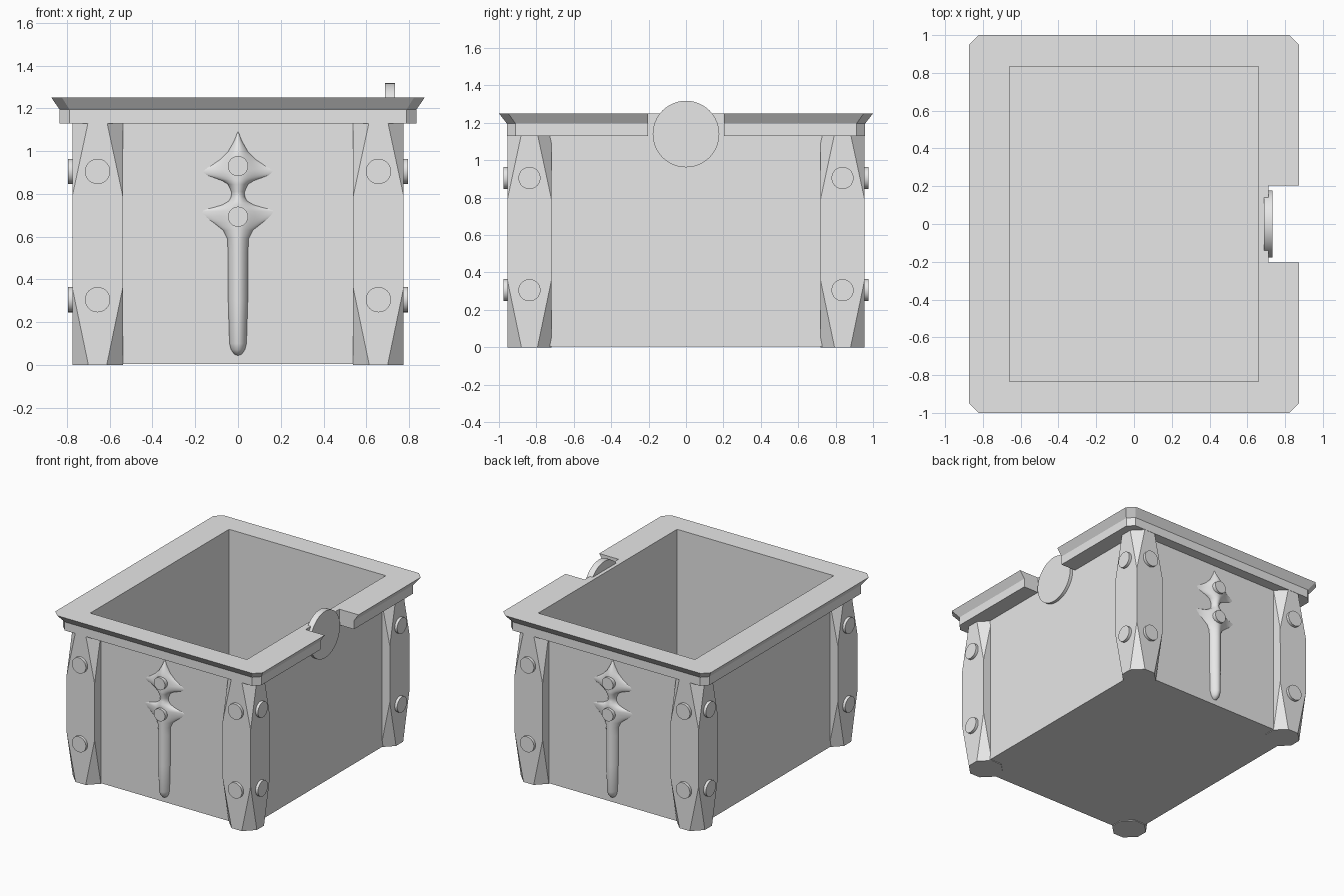
import bpy, bmesh, math
from mathutils import Matrix, Vector

if "Cube" in bpy.data.objects:
    bpy.data.objects.remove(bpy.data.objects["Cube"], do_unlink=True)

GREY = bpy.data.materials.new("plain_grey")
GREY.use_nodes = True
GREY.diffuse_color = (0.8, 0.8, 0.8, 1)
GREY.node_tree.nodes["Principled BSDF"].inputs["Base Color"].default_value = (0.8, 0.8, 0.8, 1)

WALL_X, WALL_Y = 0.711, 0.88      # outer faces of the bin walls
POST_X, POST_Y = 0.657, 0.837     # post centres
POST_HALF = 0.118
RIM_Z = 1.13


def make(name, bm, smooth=False):
    bmesh.ops.recalc_face_normals(bm, faces=bm.faces)
    mesh = bpy.data.meshes.new(name)
    bm.to_mesh(mesh)
    bm.free()
    mesh.materials.append(GREY)
    obj = bpy.data.objects.new(name, mesh)
    bpy.context.collection.objects.link(obj)
    bpy.ops.object.select_all(action="DESELECT")
    obj.select_set(True)
    bpy.context.view_layer.objects.active = obj
    if smooth:
        bpy.ops.object.shade_smooth_by_angle(angle=math.radians(40))
    return obj


def box(name, x0, x1, y0, y1, z0, z1):
    bm = bmesh.new()
    size = Matrix.Diagonal((x1 - x0, y1 - y0, z1 - z0, 1))
    place = Matrix.Translation(((x0 + x1) / 2, (y0 + y1) / 2, (z0 + z1) / 2))
    bmesh.ops.create_cube(bm, size=1, matrix=place @ size)
    return make(name, bm)


def chamfered_loft(name, centre, rings):
    """Stack of rectangles (z, half x, half y, corner chamfer)."""
    bm = bmesh.new()
    loops = []
    for z, hx, hy, c in rings:
        c = max(c, 0.0001)
        loop = []
        for sx, sy in ((1, 1), (-1, 1), (-1, -1), (1, -1)):
            pair = [(sx * hx, sy * (hy - c)), (sx * (hx - c), sy * hy)]
            if sx * sy < 0:
                pair.reverse()
            loop += [bm.verts.new((centre[0] + x, centre[1] + y, z)) for x, y in pair]
        loops.append(loop)
    for low, high in zip(loops, loops[1:]):
        for i in range(8):
            j = (i + 1) % 8
            bm.faces.new((low[i], low[j], high[j], high[i]))
    bm.faces.new(loops[0][::-1])
    bm.faces.new(loops[-1])
    bmesh.ops.remove_doubles(bm, verts=bm.verts, dist=0.001)
    return make(name, bm)


def disc(name, start, direction, radius, depth):
    """Round plate that starts at a point and grows along a direction."""
    bm = bmesh.new()
    d = Vector(direction)
    turn = d.to_track_quat("Z", "Y").to_matrix().to_4x4()
    place = Matrix.Translation(Vector(start) + d * depth / 2)
    bmesh.ops.create_cone(bm, cap_ends=True, segments=48, radius1=radius,
                          radius2=radius, depth=depth, matrix=place @ turn)
    return make(name, bm, smooth=True)


def cut(obj, cutter):
    bpy.context.view_layer.objects.active = obj
    mod = obj.modifiers.new("cut", "BOOLEAN")
    mod.operation, mod.solver, mod.object = "DIFFERENCE", "EXACT", cutter
    bpy.ops.object.modifier_apply(modifier=mod.name)


# Cutters for the inside and for the rim notch
inside = box("inside_cutter", -0.66, 0.66, -0.835, 0.835, 0.055, 2)
notch = box("notch_cutter", WALL_X, 1.2, -0.203, 0.203, 1, 1.5)

# Body and rim
body = box("bin_body", -WALL_X, WALL_X, -WALL_Y, WALL_Y, 0.005, RIM_Z)
cut(body, inside)
rim = chamfered_loft("rim", (0, 0), [(RIM_Z, 0.835, 0.957, 0.046),
                                     (1.195, 0.835, 0.957, 0.046),
                                     (1.25, 0.873, 1.0, 0.05)])
cut(rim, inside)
cut(rim, notch)

# Corner posts with tapered edges, and their studs
for sx, x_side in ((1, "left"), (-1, "right")):
    for sy, y_side in ((-1, "front"), (1, "back")):
        label = f"{y_side}_{x_side}"
        px, py = sx * POST_X, sy * POST_Y
        post = chamfered_loft(f"{label}_post", (px, py), [
            (z, POST_HALF, POST_HALF, c)
            for z, c in ((0, 0.075), (0.36, 0), (0.79, 0), (RIM_Z, 0.073))])
        cut(post, inside)
        for level, z in (("lower", 0.305), ("upper", 0.905)):
            disc(f"{label}_{level}_end_stud", (px, py + sy * (POST_HALF - 0.01), z),
                 (0, sy, 0), 0.059, 0.031)
            disc(f"{label}_{level}_side_stud", (px + sx * (POST_HALF - 0.01), py, z),
                 (sx, 0, 0), 0.059, 0.031)

# Round plate in the notch
disc("notch_plate", (0.687, 0, 1.14), (1, 0, 0), 0.178, 0.047)

# Swelling dagger ornament: height and half width
OUTLINE = [(1.093, 0.001), (1.05, 0.017), (1.0, 0.045), (0.96, 0.085), (0.93, 0.13),
           (0.915, 0.165), (0.906, 0.193), (0.893, 0.165), (0.878, 0.12),
           (0.862, 0.075), (0.845, 0.047), (0.81, 0.031), (0.785, 0.032),
           (0.765, 0.045), (0.748, 0.075), (0.735, 0.12), (0.727, 0.16),
           (0.718, 0.203), (0.695, 0.16), (0.665, 0.115), (0.63, 0.07),
           (0.59, 0.05), (0.53, 0.047), (0.3, 0.046), (0.1, 0.04),
           (0.07, 0.032), (0.05, 0.018), (0.043, 0.001)]
STEPS = 24


def ornament(side, sign):
    bm = bmesh.new()
    rows = []
    for z, w in OUTLINE:
        thick = 0.05 * min(1, w / 0.04)
        row = []
        for i in range(STEPS + 1):
            t = -math.cos(math.pi * i / STEPS)
            x = w * t
            out = thick * math.sqrt(max(0, 1 - t * t)) * math.exp(-(x / 0.1) ** 2)
            row.append(bm.verts.new((x, sign * (WALL_Y - 0.002 + out), z)))
        rows.append(row)
    for a, b in zip(rows, rows[1:]):
        for i in range(STEPS):
            bm.faces.new((a[i], a[i + 1], b[i + 1], b[i]))
    # Close the shell against the wall
    bm.faces.new([r[0] for r in rows] + [r[-1] for r in reversed(rows)])
    make(f"{side}_ornament", bm, smooth=True)
    for level, z in (("upper", 0.93), ("lower", 0.693)):
        disc(f"{side}_ornament_{level}_stud", (0, sign * WALL_Y, z),
             (0, sign, 0), 0.047, 0.066)


ornament("front", -1)
ornament("back", 1)

for helper in (inside, notch):
    bpy.data.objects.remove(helper, do_unlink=True)
